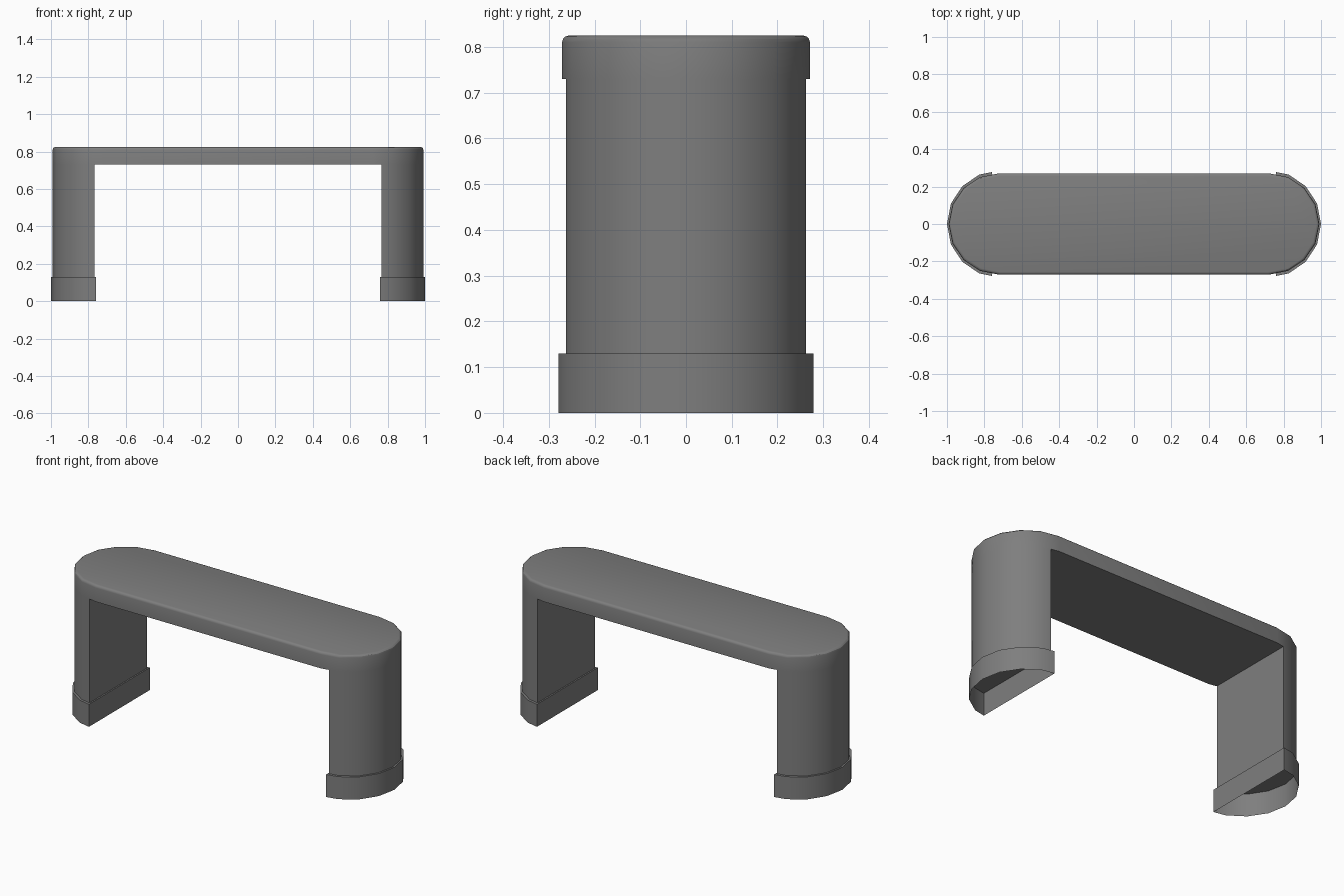
import bpy, bmesh
from math import sin, cos, pi

cube = bpy.data.objects.get("Cube")
if cube:
    bpy.data.objects.remove(cube, do_unlink=True)

grey = bpy.data.materials.new("mid grey")
grey.use_nodes = True
grey.diffuse_color = (0.21, 0.21, 0.21, 1)
grey.node_tree.nodes["Principled BSDF"].inputs["Base Color"].default_value = (0.21, 0.21, 0.21, 1)

CENTRE, STEPS = 0.72, 8


def half_round(side, rx, ry, cut):
    """Outline of a rounded end, trimmed flat at x = cut."""
    pts = [(CENTRE + rx * cos(a), ry * sin(a))
           for a in (pi * (i / STEPS - 0.5) for i in range(STEPS + 1))]
    t = (cut - pts[0][0]) / (pts[1][0] - pts[0][0])
    y = pts[0][1] + t * (pts[1][1] - pts[0][1])
    pts[0], pts[-1] = (cut, y), (cut, -y)
    return [(side * x, y) for x, y in pts]


def stadium(r):
    ends = [(CENTRE + r * cos(a), r * sin(a))
            for a in (pi * (i / STEPS - 0.5) for i in range(STEPS + 1))]
    return ends + [(-x, -y) for x, y in ends]


def prism(name, outline, z0, z1, open_bottom=False, bevel=0.0):
    bm = bmesh.new()
    low = [bm.verts.new((x, y, z0)) for x, y in outline]
    high = [bm.verts.new((x, y, z1)) for x, y in outline]
    n = len(outline)
    for i in range(n):
        j = (i + 1) % n
        bm.faces.new((low[i], low[j], high[j], high[i]))
    bm.faces.new(high)
    base = bm.faces.new(low[::-1])
    bmesh.ops.recalc_face_normals(bm, faces=bm.faces)
    if open_bottom:
        bmesh.ops.delete(bm, geom=[base], context='FACES_ONLY')
    if bevel:
        rim = [e for e in bm.edges if all(v.co.z > z1 - 0.001 for v in e.verts)]
        bmesh.ops.bevel(bm, geom=rim, offset=bevel, segments=3, profile=0.5, affect='EDGES')
    mesh = bpy.data.meshes.new(name)
    bm.to_mesh(mesh)
    bm.free()
    mesh.materials.append(grey)
    obj = bpy.data.objects.new(name, mesh)
    bpy.context.collection.objects.link(obj)
    bpy.ops.object.select_all(action='DESELECT')
    obj.select_set(True)
    bpy.context.view_layer.objects.active = obj
    bpy.ops.object.shade_smooth_by_angle(angle=pi / 6)
    return obj


# Seat slab with a softened top edge
prism("seat", stadium(0.271), 0.73, 0.825, bevel=0.015)

# Half-round legs, each in a hollow foot sleeve
for side, label in ((1, "left"), (-1, "right")):
    prism(label + "_leg", half_round(side, 0.271, 0.271, 0.766), 0.13, 0.74)
    prism(label + "_foot", half_round(side, 0.28, 0.286, 0.758), 0.0, 0.13, open_bottom=True)
